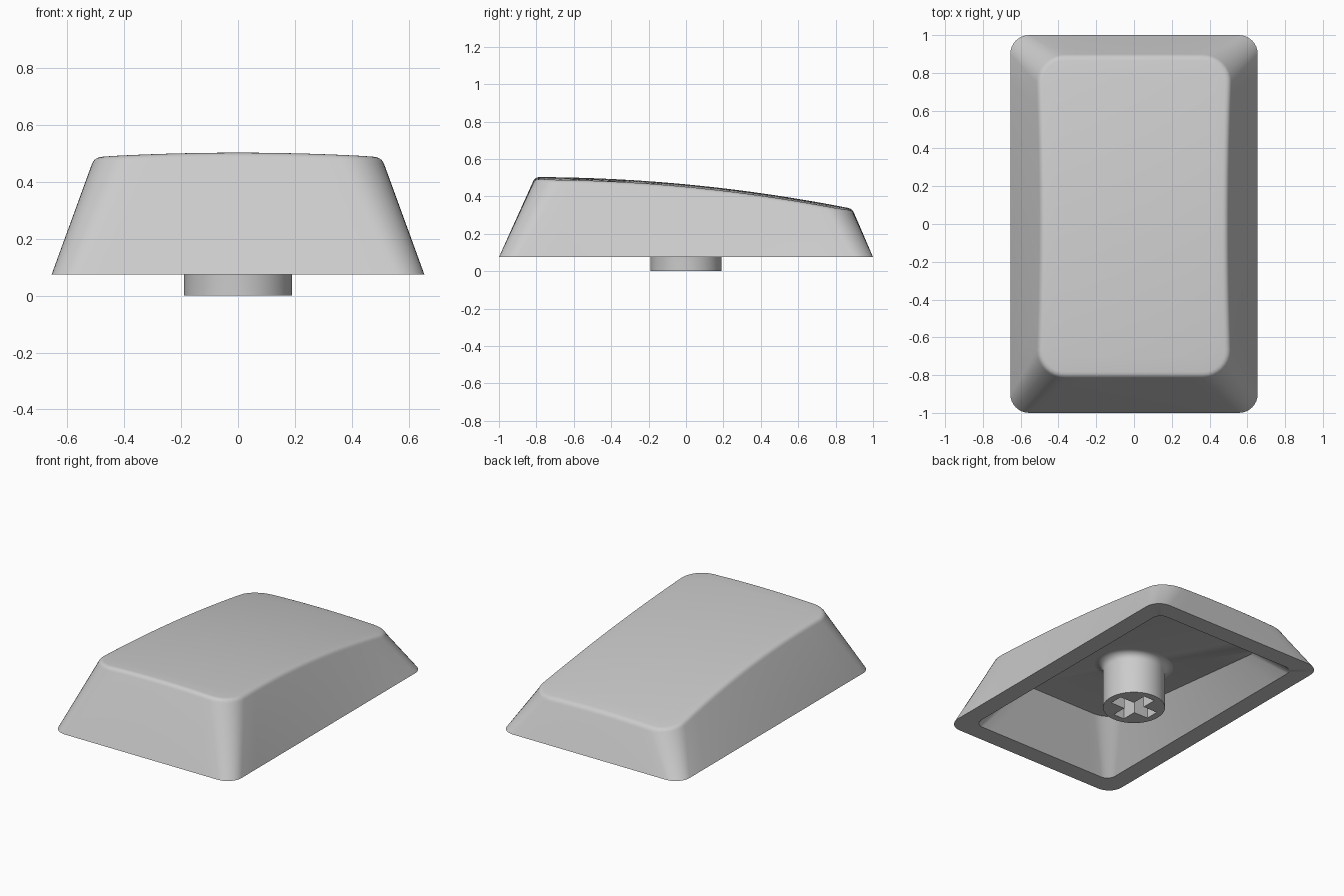
import bpy, bmesh, math
from mathutils import Vector

if "Cube" in bpy.data.objects:
    bpy.data.objects.remove(bpy.data.objects["Cube"], do_unlink=True)

mat = bpy.data.materials.new("light grey plastic")
mat.use_nodes = True
GREY = (0.6, 0.6, 0.6, 1)
mat.diffuse_color = GREY
mat.node_tree.nodes["Principled BSDF"].inputs["Base Color"].default_value = GREY

BASE_Z = 0.075


def top_height(x, y):
    return 0.464 - 0.095 * y - 0.058 * y * y - 0.06 * x * x


def ceiling_height(x, y):
    return 0.295 - 0.1 * y


def outline(half, front, back, radius, flare=0.0, scale=1.0):
    """Rounded rectangle, subdivided along its edges, flaring towards its ends."""
    arcs = []
    for k, (sx, sy) in enumerate([(1, 1), (-1, 1), (-1, -1), (1, -1)]):
        cx = sx * (half - radius)
        cy = back - radius if sy > 0 else front + radius
        arcs.append([Vector((cx + radius * math.cos(a), cy + radius * math.sin(a)))
                     for a in [(k + i / 8) * math.pi / 2 for i in range(9)]])
    pts = []
    for k, arc in enumerate(arcs):
        pts += arc
        start, end = arc[-1], arcs[(k + 1) % 4][0]
        pts += [start.lerp(end, i / 12) for i in range(1, 12)]
    mid = Vector((0, (front + back) / 2))
    pts = [Vector((p.x * (1 + flare * p.y * p.y), p.y)) for p in pts]
    return [mid + (p - mid) * scale for p in pts]


def finish(name, bm):
    bmesh.ops.recalc_face_normals(bm, faces=bm.faces)
    mesh = bpy.data.meshes.new(name)
    bm.to_mesh(mesh)
    bm.free()
    mesh.materials.append(mat)
    obj = bpy.data.objects.new(name, mesh)
    bpy.context.collection.objects.link(obj)
    return obj


def activate(obj):
    bpy.ops.object.select_all(action='DESELECT')
    obj.select_set(True)
    bpy.context.view_layer.objects.active = obj


def smooth(obj, angle=35):
    activate(obj)
    bpy.ops.object.shade_smooth_by_angle(angle=math.radians(angle))


def loft(name, rings):
    bm = bmesh.new()
    loops = [[bm.verts.new(p) for p in ring] for ring in rings]
    n = len(loops[0])
    for a, b in zip(loops, loops[1:]):
        for i in range(n):
            j = (i + 1) % n
            bm.faces.new((a[i], a[j], b[j], b[i]))
    bm.faces.new(loops[0])
    bm.faces.new(loops[-1])
    return finish(name, bm)


def lift(pts, height, drop=0.0):
    return [(p.x, p.y, height(p.x, p.y) - drop) for p in pts]


def flat(x, y):
    return BASE_Z


def circle(radius):
    return [Vector((radius * math.cos(i * math.pi / 32), radius * math.sin(i * math.pi / 32)))
            for i in range(64)]


# Hollow shell: ceiling, inner wall, rim, outer wall, softened edge, crowned top
rings = [lift(outline(0.385, -0.7, 0.765, 0.12), ceiling_height),
         lift(outline(0.535, -0.88, 0.88, 0.06), flat),
         lift(outline(0.655, -1, 1, 0.1), flat)]
for i in range(6):
    t = i / 5
    out = 0.009 * (1 - t) ** 2 - 0.025 * t * t
    rings.append(lift(outline(0.492 + out, -0.808 - out, 0.89 + out, 0.14 + out, 0.055),
                      top_height, 0.022 * (1 - t) ** 2))
for i in range(1, 11):
    rings.append(lift(outline(0.467, -0.783, 0.865, 0.115, 0.055, 1 - i * 0.095), top_height))
shell = loft("keycap_shell", rings)
smooth(shell)

# Round stem whose flared root follows the sloping ceiling
rings = [[(p.x, p.y, 0) for p in circle(0.19)]]
for i in range(7):
    a = i * math.pi / 12
    rings.append(lift(circle(0.24 - 0.05 * math.cos(a)), ceiling_height,
                      0.05 * (1 - math.sin(a))))
rings.append(lift(circle(0.24), ceiling_height, -0.03))
stem = loft("stem", rings)

# Cross-shaped socket in the end of the stem
for size in [(0.29, 0.09, 0.5), (0.08, 0.29, 0.5)]:
    bm = bmesh.new()
    bmesh.ops.create_cube(bm, size=1)
    bmesh.ops.scale(bm, vec=size, verts=bm.verts)
    cutter = finish("socket_cutter", bm)
    cutter.hide_render = True
    cut = stem.modifiers.new("socket", 'BOOLEAN')
    cut.operation = 'DIFFERENCE'
    cut.solver = 'EXACT'
    cut.object = cutter
    activate(stem)
    bpy.ops.object.modifier_apply(modifier=cut.name)
    bpy.data.objects.remove(cutter, do_unlink=True)
smooth(stem)
